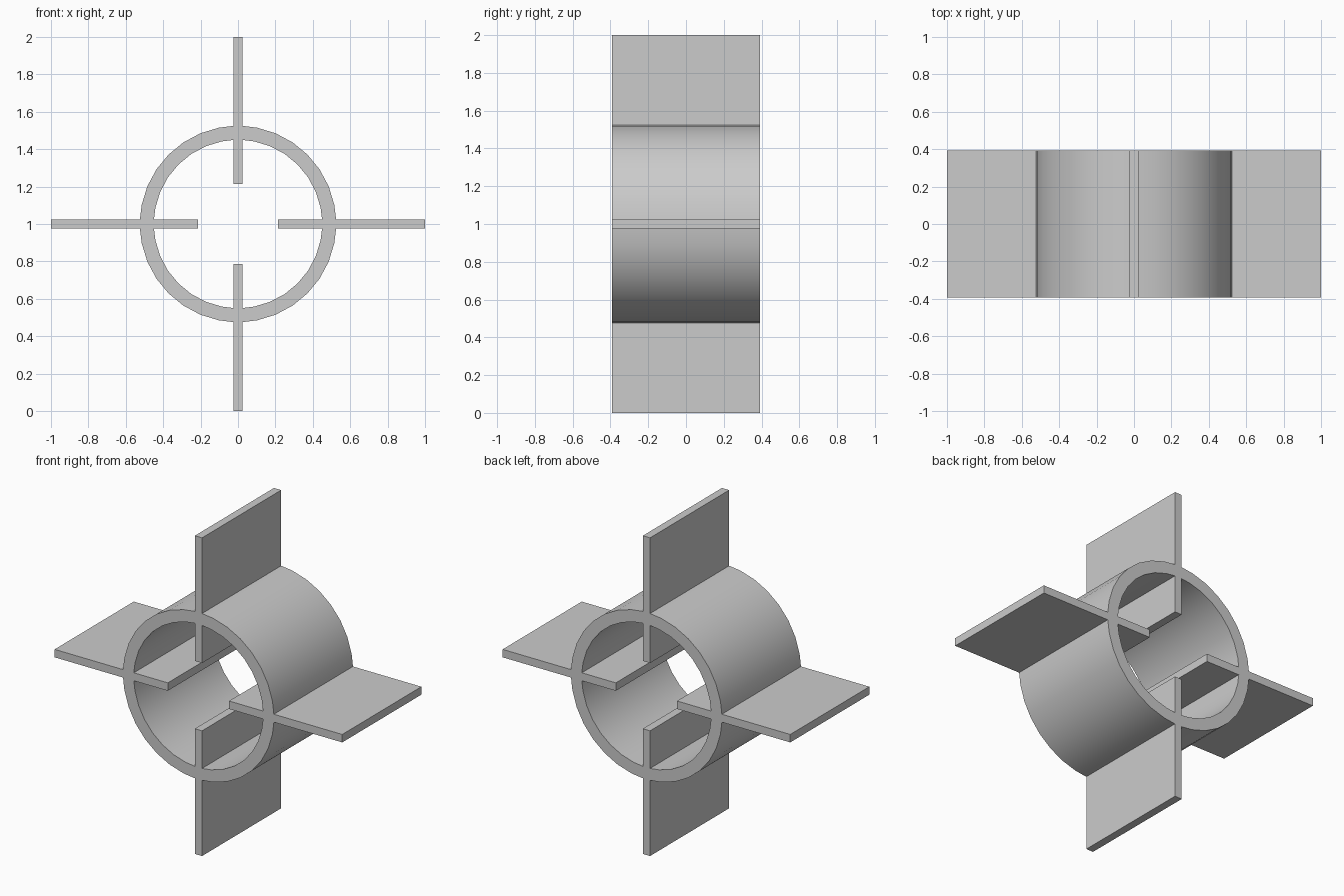
import bpy, bmesh
from math import sin, cos, pi, sqrt
from mathutils import Matrix, Vector

if "Cube" in bpy.data.objects:
    bpy.data.objects.remove(bpy.data.objects["Cube"])

R_OUT, R_IN = 0.525, 0.45      # ring radii
TIP, ROOT = 1.0, 0.213         # blade extent along the radius
HALF_T, HALF_D = 0.025, 0.393  # half blade thickness, half depth
SIDES = 32

bm = bmesh.new()


def quad(points, turn):
    rot = Matrix.Rotation(turn, 3, 'Y')
    bm.faces.new([bm.verts.new(rot @ Vector((x, -HALF_D, z))) for x, z in points])


def arc(radius):
    # quarter arc between two blades, starting and ending on the blade sides
    a, b = (HALF_T, sqrt(radius**2 - HALF_T**2)), (sqrt(radius**2 - HALF_T**2), HALF_T)
    angles = [2 * pi * i / SIDES for i in range(1, SIDES // 4)]
    return [a] + [(radius * sin(t), radius * cos(t)) for t in angles] + [b]


# front face of ring and blades, one quarter at a time
outer, inner = arc(R_OUT), arc(R_IN)
levels = [TIP, outer[0][1], inner[0][1], ROOT]
for k in range(4):
    turn = k * pi / 2
    for hi, lo in zip(levels, levels[1:]):
        quad([(-HALF_T, lo), (HALF_T, lo), (HALF_T, hi), (-HALF_T, hi)], turn)
    for i in range(len(outer) - 1):
        quad([inner[i], inner[i + 1], outer[i + 1], outer[i]], turn)
bmesh.ops.remove_doubles(bm, verts=bm.verts, dist=1e-4)

# extrude through the depth
ext = bmesh.ops.extrude_face_region(bm, geom=bm.faces[:], use_keep_orig=True)
bmesh.ops.translate(bm, vec=(0, 2 * HALF_D, 0),
                    verts=[g for g in ext["geom"] if isinstance(g, bmesh.types.BMVert)])
bmesh.ops.recalc_face_normals(bm, faces=bm.faces[:])

mesh = bpy.data.meshes.new("finned_ring")
bm.to_mesh(mesh)
bm.free()
ring = bpy.data.objects.new("finned_ring", mesh)
ring.location.z = 1.0
bpy.context.collection.objects.link(ring)
bpy.context.view_layer.objects.active = ring
ring.select_set(True)
bpy.ops.object.shade_smooth_by_angle(angle=pi / 6)
